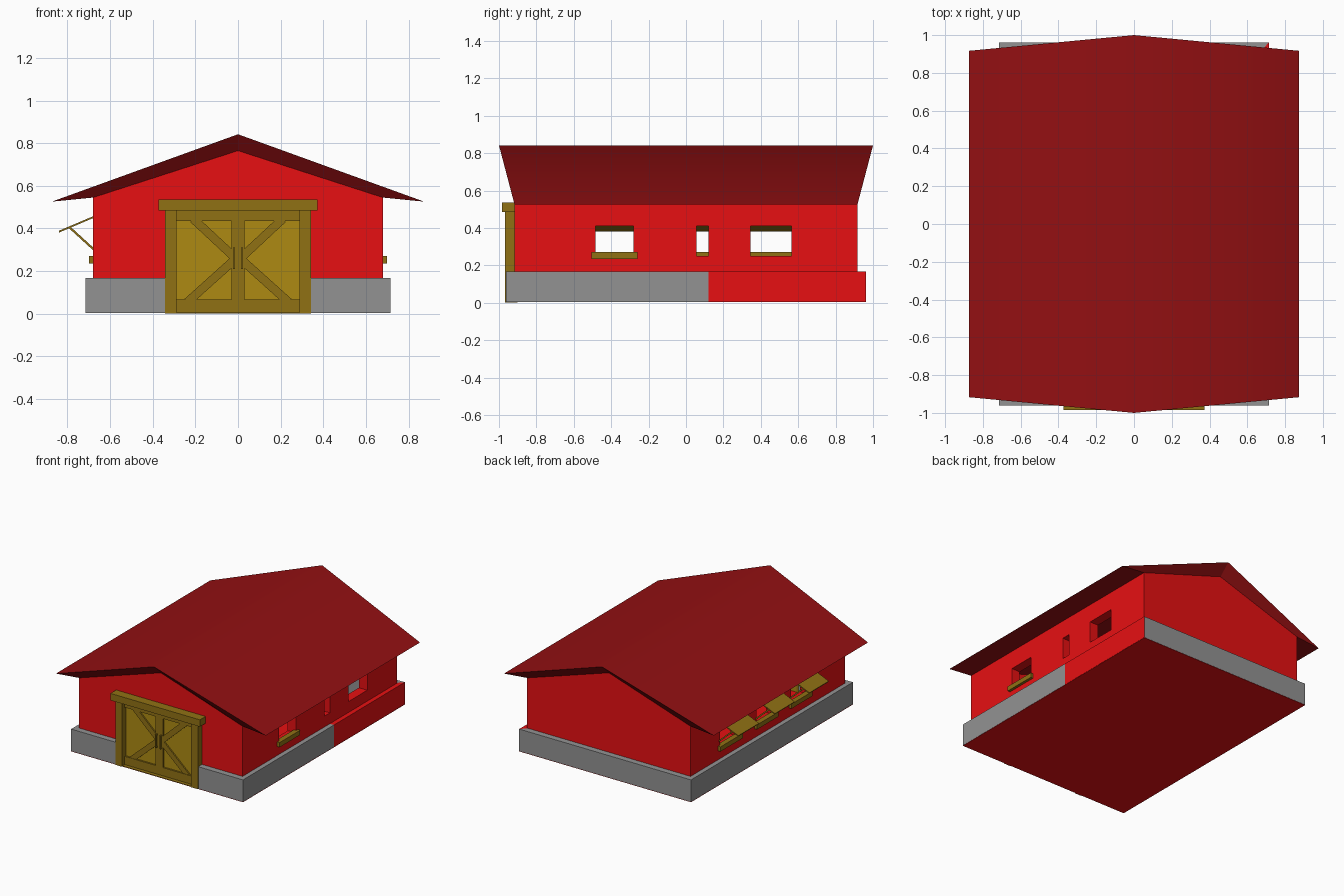
import bpy, bmesh, math
from mathutils import Vector

if "Cube" in bpy.data.objects:
    bpy.data.objects.remove(bpy.data.objects["Cube"])


def material(name, r, g, b):
    m = bpy.data.materials.new(name)
    m.diffuse_color = (r, g, b, 1)
    m.use_nodes = True
    m.node_tree.nodes["Principled BSDF"].inputs["Base Color"].default_value = m.diffuse_color
    return m


RED = material("red_paint", 0.8, 0.005, 0.006)
ROOF = material("roof_red", 0.29, 0.005, 0.006)
GREY = material("concrete", 0.29, 0.29, 0.29)
WOOD = material("trim_wood", 0.28, 0.165, 0.007)
PANEL = material("panel_wood", 0.42, 0.255, 0.006)


def mesh_object(name, verts, faces, mat):
    bm = bmesh.new()
    vs = [bm.verts.new(v) for v in verts]
    for f in faces:
        bm.faces.new([vs[i] for i in f])
    bmesh.ops.recalc_face_normals(bm, faces=bm.faces)
    me = bpy.data.meshes.new(name)
    bm.to_mesh(me)
    bm.free()
    me.materials.append(mat)
    ob = bpy.data.objects.new(name, me)
    bpy.context.collection.objects.link(ob)
    return ob


def prism(name, profile, a, b, mat, upright=False):
    """Extrude an (x, z) profile along y, or an (x, y) footprint along z."""
    n = len(profile)
    verts = [(u, v, t) if upright else (u, t, v) for t in (a, b) for u, v in profile]
    faces = [range(n), range(n, 2 * n)]
    faces += [(i, (i + 1) % n, n + (i + 1) % n, n + i) for i in range(n)]
    return mesh_object(name, verts, faces, mat)


def box(name, x, y, z, mat):
    prof = [(x[0], z[0]), (x[1], z[0]), (x[1], z[1]), (x[0], z[1])]
    return prism(name, prof, y[0], y[1], mat)


def bar(name, p, q, thick, y, mat):
    """Flat bar between two (x, z) points."""
    p, q = Vector(p), Vector(q)
    d = (q - p).normalized() * thick / 2
    n = Vector((-d.y, d.x))
    return prism(name, [p + n, q + n, q - n, p - n], y[0], y[1], mat)


def cut(target, cutter):
    mod = target.modifiers.new("cut", 'BOOLEAN')
    mod.operation, mod.solver, mod.object = 'DIFFERENCE', 'EXACT', cutter
    bpy.context.view_layer.objects.active = target
    bpy.ops.object.modifier_apply(modifier=mod.name)
    bpy.data.objects.remove(cutter)


# Hollow gabled walls
EAVE, APEX, WX, WY = 0.545, 0.765, 0.68, 0.917
walls = prism("walls", [(-WX, 0.165), (WX, 0.165), (WX, EAVE), (0, APEX), (-WX, EAVE)],
              -WY, WY, RED)
cut(walls, box("hollow", (-0.61, 0.61), (-0.85, 0.85), (0.1, 1), RED))

# Window openings, right then left
WIN_Z = (0.25, 0.41)
right_windows = [(-0.485, -0.28), (0.055, 0.12), (0.345, 0.565)]
left_windows = [(-0.485, -0.275), (-0.08, 0.135), (0.345, 0.57)]
for y in right_windows:
    cut(walls, box("opening", (0.5, 0.8), y, WIN_Z, RED))
for y in left_windows:
    cut(walls, box("opening", (-0.8, -0.5), y, WIN_Z, RED))

# Sills, and propped shutters on the left side
box("right_sill", (0.66, 0.70), (-0.505, -0.26), (0.235, 0.27), WOOD)
for i, (a, b) in enumerate(left_windows):
    box(f"left_sill_{i}", (-0.70, -0.66), (a - 0.02, b + 0.02), (0.235, 0.27), WOOD)
    bar(f"shutter_{i}", (-0.675, 0.455), (-0.84, 0.385), 0.008, (a - 0.01, b + 0.01), WOOD)
    for j, y in enumerate((a - 0.01, b)):
        bar(f"shutter_prop_{i}_{j}", (-0.675, 0.30), (-0.79, 0.405), 0.01, (y, y + 0.01), WOOD)

# Roof with pointed overhangs, sloping undersides and a softly shaded ridge
top = [(-0.873, -0.917, 0.526), (0, -1, 0.842), (0.873, -0.917, 0.526)]
low = [(-WX, -WY, EAVE), (0, -WY, APEX), (WX, -WY, EAVE)]
verts = top + low + [(x, -y, z) for x, y, z in top + low]
faces = [(0, 1, 7, 6), (1, 2, 8, 7), (3, 4, 10, 9), (4, 5, 11, 10), (0, 3, 9, 6), (2, 5, 11, 8)]
faces += [(k, k + 1, k + 4, k + 3) for k in (0, 1, 6, 7)]
roof = mesh_object("roof", verts, faces, ROOF)
for p in roof.data.polygons:
    p.use_smooth = p.index < 2

# Foundation with a doorway gap and one red stretch, mitred at the back
BX, BY, BZ = 0.715, 0.962, (0.003, 0.168)
box("foundation_left", (-BX, -0.61), (-BY, BY), BZ, GREY)
box("foundation_right", (0.61, BX), (-BY, 0.12), BZ, GREY)
prism("foundation_right_red", [(0.61, 0.12), (BX, 0.12), (BX, BY), (0.61, 0.85)], *BZ, RED, True)
prism("foundation_back", [(BX, BY), (-0.61, BY), (-0.61, 0.85), (0.61, 0.85)], *BZ, GREY, True)
box("foundation_front_left", (-0.61, -0.34), (-BY, -0.85), BZ, GREY)
box("foundation_front_right", (0.34, 0.61), (-BY, -0.85), BZ, GREY)
box("floor", (-BX, BX), (-BY, BY), (0, 0.002), RED)

# Barn door
box("door_header", (-0.372, 0.372), (-0.985, -0.91), (0.485, 0.537), WOOD)
box("door_panel", (-0.29, 0.29), (-0.922, -0.90), (0.003, 0.485), PANEL)
box("door_threshold", (-0.29, 0.29), (-0.962, -0.91), (0.001, 0.005), WOOD)
box("door_bottom_rail", (-0.29, 0.29), (-0.935, -0.91), (0.003, 0.067), WOOD)
box("door_top_rail", (-0.29, 0.29), (-0.935, -0.91), (0.435, 0.485), WOOD)
for s, side in ((-1, "left"), (1, "right")):
    def span(a, b):
        return tuple(sorted((s * a, s * b)))
    box(f"door_post_{side}", span(0.288, 0.343), (-0.968, -0.90), (0.001, 0.485), WOOD)
    box(f"door_stile_{side}", span(0.0005, 0.03), (-0.935, -0.91), (0.067, 0.435), WOOD)
    box(f"door_handle_{side}", span(0.014, 0.024), (-0.955, -0.945), (0.21, 0.31), WOOD)
    for z in (0.21, 0.30):
        box(f"handle_mount_{side}", span(0.014, 0.024), (-0.95, -0.93), (z, z + 0.01), WOOD)
    bar(f"upper_brace_{side}", (s * 0.21, 0.445), (s * 0.02, 0.268), 0.04, (-0.932, -0.91), WOOD)
    bar(f"lower_brace_{side}", (s * 0.237, 0.055), (s * 0.02, 0.25), 0.04, (-0.932, -0.91), WOOD)
